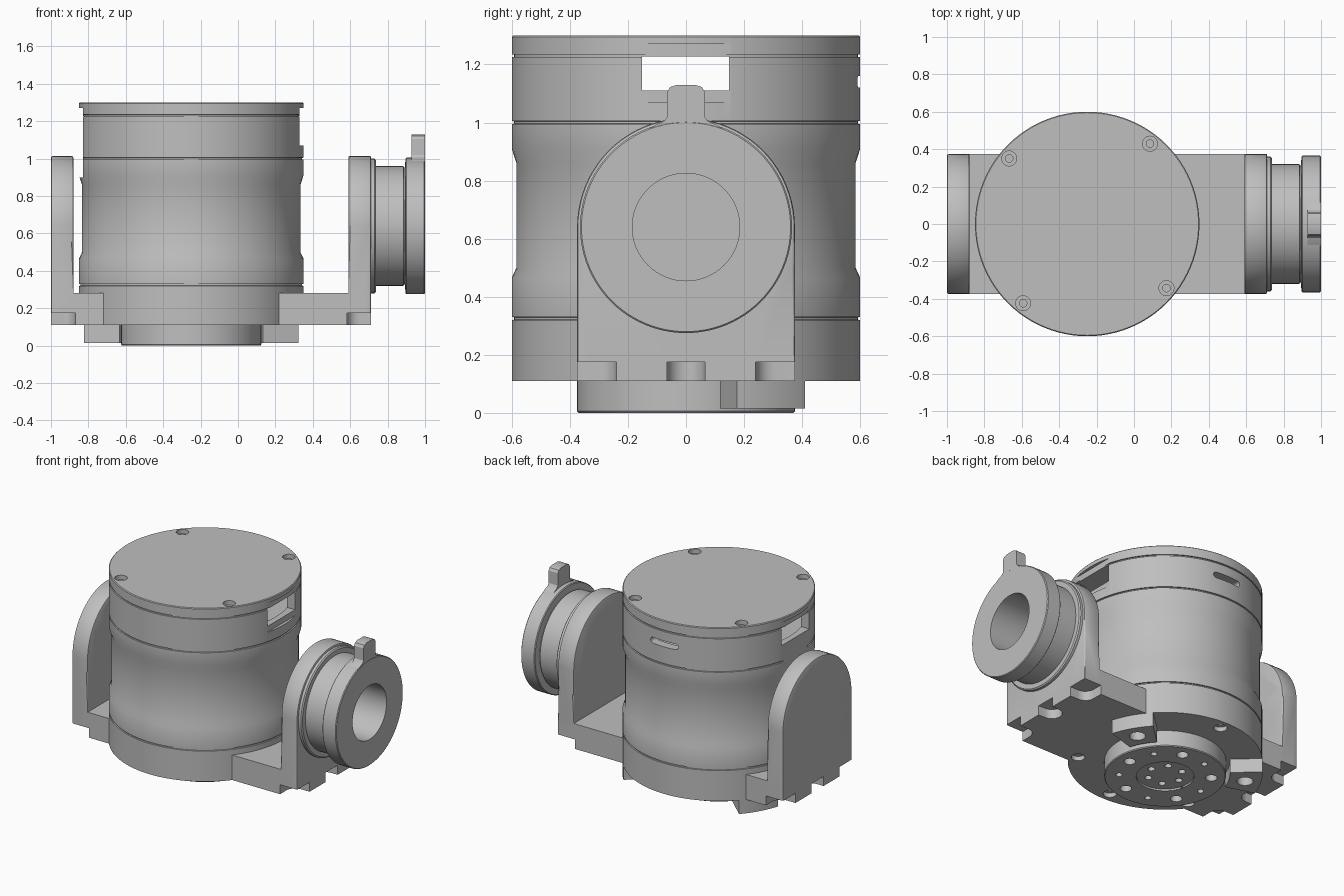
import bpy
import bmesh
from math import pi, sin, cos, radians
from mathutils import Matrix, Vector

cube = bpy.data.objects.get("Cube")
if cube:
    bpy.data.objects.remove(cube, do_unlink=True)

grey = bpy.data.materials.new("machined grey")
grey.use_nodes = True
COLOUR = (0.52, 0.52, 0.52, 1)
grey.diffuse_color = COLOUR
grey.node_tree.nodes["Principled BSDF"].inputs["Base Color"].default_value = COLOUR

CX = -0.25      # body axis
HZ = 0.64       # hinge axis height
SEG = 96
TO_X = Matrix.Rotation(pi / 2, 4, 'Y')
TO_Y = Matrix.Rotation(-pi / 2, 4, 'X')
TURN = {'X': TO_X, 'Y': TO_Y, 'Z': Matrix.Identity(4)}


def polar(r, deg):
    return r * cos(radians(deg)), r * sin(radians(deg))


def make(name, bm):
    bmesh.ops.recalc_face_normals(bm, faces=bm.faces)
    me = bpy.data.meshes.new(name)
    bm.to_mesh(me)
    bm.free()
    me.materials.append(grey)
    ob = bpy.data.objects.new(name, me)
    bpy.context.collection.objects.link(ob)
    return ob


def lathe(name, profile, axis, origin, ring=False):
    """Turn (radius, height) points about an axis."""
    bm = bmesh.new()
    vs = [bm.verts.new((r, 0, h)) for r, h in profile]
    pairs = list(zip(vs, vs[1:])) + ([(vs[-1], vs[0])] if ring else [])
    edges = [bm.edges.new(p) for p in pairs]
    bmesh.ops.spin(bm, geom=vs + edges, cent=(0, 0, 0), axis=(0, 0, 1),
                   angle=2 * pi, steps=SEG)
    bmesh.ops.remove_doubles(bm, verts=bm.verts, dist=1e-4)
    bm.transform(Matrix.Translation(origin) @ TURN[axis])
    return make(name, bm)


def prism(name, points, along):
    """Extrude a flat outline of 3D points."""
    bm = bmesh.new()
    face = bm.faces.new([bm.verts.new(p) for p in points])
    out = bmesh.ops.extrude_face_region(bm, geom=[face])
    moved = [v for v in out["geom"] if isinstance(v, bmesh.types.BMVert)]
    bmesh.ops.translate(bm, verts=moved, vec=along)
    if not face.is_valid or len(bm.faces) < len(points) + 2:
        bm.faces.new([bm.verts[i] for i in range(len(points))])
    return make(name, bm)


def box(x0, x1, y0, y1, z0, z1):
    bm = bmesh.new()
    lo, hi = Vector((x0, y0, z0)), Vector((x1, y1, z1))
    bmesh.ops.create_cube(bm, size=1)
    bm.transform(Matrix.Translation((lo + hi) / 2) @ Matrix.Diagonal((hi - lo).to_4d()))
    return make("cutter", bm)


def rod(axis, origin, r, depth, seg=24):
    """Cylinder from origin, running depth along the axis."""
    bm = bmesh.new()
    bmesh.ops.create_cone(bm, cap_ends=True, segments=seg, radius1=r, radius2=r, depth=abs(depth))
    bm.transform(Matrix.Translation(origin) @ TURN[axis] @ Matrix.Translation((0, 0, depth / 2)))
    return make("cutter", bm)


def combine(ob, others, operation='DIFFERENCE'):
    bpy.context.view_layer.objects.active = ob
    for other in others:
        m = ob.modifiers.new("cut", 'BOOLEAN')
        m.solver, m.operation, m.object = 'EXACT', operation, other
        bpy.ops.object.modifier_apply(modifier=m.name)
        bpy.data.objects.remove(other, do_unlink=True)


def smooth(ob):
    bpy.ops.object.select_all(action='DESELECT')
    ob.select_set(True)
    bpy.context.view_layer.objects.active = ob
    bpy.ops.object.shade_smooth_by_angle(angle=radians(25))


# screws under the base, shared by the housing and the bracket
def base_screws():
    spots = [(0.44, -0.31), (-0.44, -0.31), (0, 0.53), (0, -0.53)]
    return [rod('Z', (CX + x, y, 0.1), r, d) for x, y in spots
            for r, d in ((0.042, 0.04), (0.02, 0.09))]


# housing: base ring, waisted middle, upper ring and lid
def groove(z):
    return [(0.6, z - 0.005), (0.592, z - 0.004), (0.592, z + 0.004), (0.6, z + 0.005)]


profile = ([(0, 0.11), (0.6, 0.11)] + groove(0.325)
           + [(0.6, 0.465), (0.584, 0.5), (0.584, 0.86), (0.6, 0.91)]
           + groove(1.0) + groove(1.23) + [(0.6, 1.295), (0.595, 1.3), (0, 1.3)])
housing = lathe("housing", profile, 'Z', (CX, 0, 0))
cuts = [rod('Z', (CX, 0, 1.02), 0.54, 0.21, SEG),          # cavity
        box(CX - 0.8, CX + 0.8, -0.152, 0.148, 1.11, 1.228),   # windows
        box(CX + 0.58, CX + 0.7, -0.3, 0.3, 1.07, 1.27),       # flats
        box(CX - 0.7, CX - 0.58, -0.3, 0.3, 0.9, 1.27),
        box(CX - 0.085, CX + 0.085, 0.5, 0.7, 1.12, 1.16)]     # rear slit
cuts += [rod('Y', (CX + s * 0.085, 0.5, 1.14), 0.02, 0.2) for s in (-1, 1)]
for deg in (140, 52, -39, -129):                               # lid screws
    x, y = polar(0.545, deg)
    cuts += [rod('Z', (CX + x, y, 1.31), 0.04, -0.04), rod('Z', (CX + x, y, 1.31), 0.02, -0.07)]
combine(housing, cuts + base_screws())
smooth(housing)

# bracket: U outline trimmed by an arch
W = 0.375
u_shape = [(-1, 0.11), (0.712, 0.11), (0.712, 1.1), (0.59, 1.1),
           (0.59, 0.282), (-0.88, 0.282), (-0.88, 1.1), (-1, 1.1)]
bracket = prism("bracket", [(x, -W, z) for x, z in u_shape], (0, 2 * W, 0))
arch = [(-W, 0), (W, 0)]
arch += [(y, HZ + z) for y, z in (polar(W, 180 * i / 40) for i in range(41))]
combine(bracket, [prism("arch", [(-1.2, y, z) for y, z in arch], (2.4, 0, 0))], 'INTERSECT')

bm = bmesh.new()
bm.from_mesh(bracket.data)
rim = [e for e in bm.edges if sum(v.co.z for v in e.verts) > 0.64
       and len(e.link_faces) == 2 and e.calc_face_angle() > 1]
bmesh.ops.bevel(bm, geom=rim, offset=0.01, segments=2, profile=0.5, affect='EDGES')
bm.to_mesh(bracket.data)
bm.free()

cuts = [rod('X', (-1.1, 0, HZ), 0.2, 0.4, 64), rod('X', (0.5, 0, HZ), 0.215, 0.4, 64)]
for i in range(8):                                             # idle arm screw holes
    y, z = polar(0.28, 22.5 + 45 * i)
    cuts.append(rod('X', (-1.1, y, HZ + z), 0.03, 0.4))
for end, inward in ((-1, 1), (0.712, -1)):                     # notches under both ends
    def span(d, y0, y1):
        a, b = sorted((end - inward * 0.1, end + inward * d))
        return box(a, b, y0, y1, 0.05, 0.175)
    cuts += [span(0.05, -0.065, 0.065), rod('Z', (end + inward * 0.05, 0, 0.05), 0.065, 0.125)]
    for s in (-1, 1):
        y0, y1 = sorted((s * 0.305, s * 0.5))
        cuts += [span(0.13, y0, y1), span(0.065, *sorted((s * 0.24, s * 0.4))),
                 rod('Z', (end + inward * 0.065, s * 0.305, 0.05), 0.065, 0.125)]
combine(bracket, cuts + base_screws())
smooth(bracket)

# hinge hub on the driven side
hub_profile = [(0.185, 0.705), (0.36, 0.705), (0.36, 0.73), (0.352, 0.737), (0.32, 0.737),
               (0.32, 0.885), (0.312, 0.887), (0.312, 0.893), (0.36, 0.895), (0.365, 0.9),
               (0.365, 0.995), (0.36, 1.0), (0.185, 1.0)]
hub = lathe("hinge_hub", hub_profile, 'X', (0, 0, HZ), ring=True)
cuts = []
for i in range(6):
    y, z = polar(0.258, 60 * i)
    cuts += [rod('X', (1.02, y, HZ + z), 0.063, -0.07), rod('X', (1.02, y, HZ + z), 0.032, -0.16)]
combine(hub, cuts)
smooth(hub)

# pointer tab on the hub rim, flared at its foot
half = [(0.14, 0.97), (0.105, 0.992), (0.075, 1.005), (0.065, 1.02),
        (0.065, 1.105), (0.055, 1.122), (0.03, 1.13)]
outline = half + [(-y, z) for y, z in reversed(half)]
smooth(prism("pointer_tab", [(0.928, y, z) for y, z in outline], (0.071, 0, 0)))

# output boss underneath
boss = lathe("output_boss", [(0, 0), (0.37, 0), (0.375, 0.006), (0.375, 0.12), (0, 0.12)],
             'Z', (CX, 0, 0))
cuts = [rod('Z', (CX, 0, -0.02), 0.178, 0.032, 64)]
for ring, count, radii, depth in ((0.11, 6, (0.022,), 0.06), (0.285, 10, (0.036, 0.02), 0.08)):
    for i in range(count):
        x, y = polar(ring, 360 * i / count)
        cuts.append(rod('Z', (CX + x, y, -0.02), radii[i % len(radii)], depth))
combine(boss, cuts)
smooth(boss)

# stop lugs either side of the boss
for side, s in (("left", 1), ("right", -1)):
    sweep = [17 + 26 * i / 8 for i in range(9)]
    ring = [polar(0.6, a) for a in sweep] + [polar(0.4, a) for a in reversed(sweep)]
    lug = prism(side + "_stop_lug", [(CX + s * x, y, 0.015) for x, y in ring], (0, 0, 0.1))
    x, y = polar(0.5, 30)
    combine(lug, [rod('Z', (CX + s * x, y, 0), 0.05, 0.08)])
    smooth(lug)
